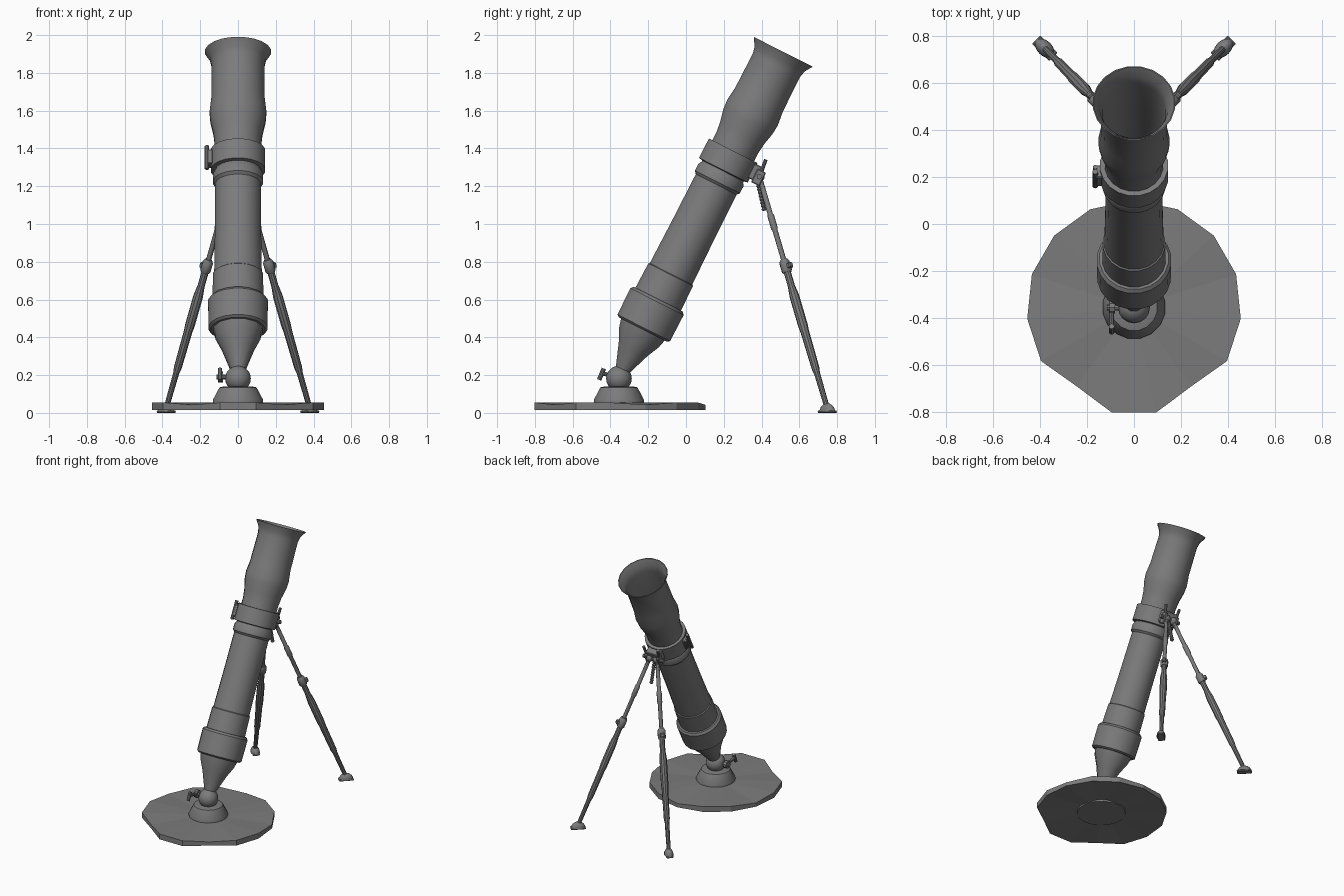
import bpy, bmesh, math
from mathutils import Vector, Matrix

cube = bpy.data.objects.get("Cube")
if cube:
    bpy.data.objects.remove(cube)

GREY = (0.2, 0.2, 0.2, 1)
mat = bpy.data.materials.new("gunmetal_grey")
mat.use_nodes = True
mat.diffuse_color = GREY
mat.node_tree.nodes["Principled BSDF"].inputs["Base Color"].default_value = GREY


def finish(bm, name, smooth=True):
    bmesh.ops.recalc_face_normals(bm, faces=bm.faces)
    mesh = bpy.data.meshes.new(name)
    bm.to_mesh(mesh)
    bm.free()
    mesh.materials.append(mat)
    ob = bpy.data.objects.new(name, mesh)
    bpy.context.collection.objects.link(ob)
    if smooth:
        bpy.ops.object.select_all(action='DESELECT')
        ob.select_set(True)
        bpy.context.view_layer.objects.active = ob
        bpy.ops.object.shade_smooth_by_angle(angle=math.radians(35))
    return ob


def lathe(name, profile, matrix, sides=16):
    """Spin (radius, height) points around local z; both ends are capped."""
    bm = bmesh.new()
    rings = []
    for r, h in profile:
        ring = []
        for i in range(sides):
            a = math.tau * (i + 0.5) / sides
            ring.append(bm.verts.new(matrix @ Vector((r * math.cos(a), r * math.sin(a), h))))
        rings.append(ring)
    for lo, hi in zip(rings, rings[1:]):
        for i in range(sides):
            j = (i + 1) % sides
            bm.faces.new((lo[i], lo[j], hi[j], hi[i]))
    bm.faces.new(rings[0])
    bm.faces.new(rings[-1])
    return finish(bm, name)


def frame(a, b):
    """Matrix with its origin at a and local z pointing to b."""
    d = Vector(b) - Vector(a)
    return Matrix.Translation(a) @ d.to_track_quat('Z', 'Y').to_matrix().to_4x4()


def rod(name, a, b, r, sides=10):
    length = (Vector(b) - Vector(a)).length
    return lathe(name, [(r, 0), (r, length)], frame(a, b), sides)


def block(name, centre, size, matrix):
    bm = bmesh.new()
    bmesh.ops.create_cube(bm, size=1)
    bm.transform(matrix @ Matrix.Translation(centre) @ Matrix.Diagonal((*size, 1)))
    bmesh.ops.bevel(bm, geom=bm.edges[:], offset=0.005, segments=1, affect='EDGES')
    return finish(bm, name, False)


def dome(name, centre, size, matrix, floor=None):
    bm = bmesh.new()
    bmesh.ops.create_uvsphere(bm, u_segments=16, v_segments=10, radius=1)
    if floor is not None:
        bmesh.ops.bisect_plane(bm, geom=bm.verts[:] + bm.edges[:] + bm.faces[:],
                               plane_co=(0, 0, floor), plane_no=(0, 0, -1), clear_outer=True)
        bmesh.ops.holes_fill(bm, edges=[e for e in bm.edges if e.is_boundary])
    bm.transform(matrix @ Matrix.Translation(centre) @ Matrix.Diagonal((*size, 1)))
    return finish(bm, name)


# Tilted tube frame: local z runs up the bore, local y points to the back
TUBE = Matrix.Translation((0, -0.352, 0.196)) @ Matrix.Rotation(math.radians(-26.8), 4, 'X')
WORLD = Matrix.Identity(4)

# Barrel parts
lathe("breech_cone", [(0.035, 0.02), (0.088, 0.16), (0.122, 0.23), (0.138, 0.29)], TUBE, 12)
lathe("breech_band", [(0.145, 0.275), (0.158, 0.285), (0.16, 0.44), (0.148, 0.455)], TUBE, 20)
lathe("breech_sleeve", [(0.137, 0.44), (0.134, 0.6), (0.127, 0.605)], TUBE, 20)
lathe("barrel", [(0.128, 0.58), (0.124, 0.85), (0.122, 1.2)], TUBE, 20)
lathe("lower_collar", [(0.122, 1.135), (0.135, 1.15), (0.135, 1.19), (0.124, 1.21)], TUBE, 20)
lathe("muzzle", [(0.124, 1.19), (0.125, 1.38), (0.132, 1.44), (0.148, 1.51), (0.152, 1.56),
                 (0.143, 1.64), (0.141, 1.84), (0.15, 1.88), (0.177, 1.922),
                 (0.172, 1.922), (0.146, 1.88), (0.136, 1.83), (0.132, 1.64), (0.118, 1.4),
                 (0.116, 0.75)], TUBE, 20)

# Clamp ring with its latch and rear bracket
lathe("clamp_ring", [(0.12, 1.215), (0.146, 1.22), (0.146, 1.335), (0.12, 1.335)], TUBE, 20)
block("latch_base", (-0.148, -0.02, 1.278), (0.03, 0.06, 0.085), TUBE)
rod("latch_pin", TUBE @ Vector((-0.165, -0.035, 1.21)), TUBE @ Vector((-0.165, -0.035, 1.345)), 0.012)
rod("latch_bolt", TUBE @ Vector((-0.165, 0.0, 1.25)), TUBE @ Vector((-0.165, 0.0, 1.32)), 0.01)
block("rear_bracket", (0, 0.16, 1.285), (0.11, 0.06, 0.085), TUBE)
for side, label in ((-1, "right"), (1, "left")):
    block(label + "_bracket_lug", (side * 0.05, 0.183, 1.27), (0.022, 0.05, 0.08), TUBE)
    rod(label + "_bracket_peg", TUBE @ Vector((side * 0.045, 0.19, 1.26)),
        TUBE @ Vector((side * 0.06, 0.175, 1.37)), 0.01)
rod("bracket_cross_pin", TUBE @ Vector((-0.085, 0.185, 1.275)),
    TUBE @ Vector((0.085, 0.185, 1.275)), 0.014)

# Two splayed legs
for side, label in ((-1, "right"), (1, "left")):
    foot = Vector((side * 0.38, 0.748, 0.025))
    hinge = Vector((side * 0.03, 0.388, 1.25))
    leg = frame(foot, hinge)
    length = (hinge - foot).length
    lathe(label + "_lower_leg", [(0.014, 0), (0.016, 0.2), (0.021, 0.23), (0.023, 0.44), (0.026, 0.47),
                                 (0.026, 0.64), (0.019, 0.7), (0.019, 0.8)], leg, 10)
    lathe(label + "_upper_leg", [(0.014, 0.76), (0.014, 1.02), (0.018, 1.03),
                                 (0.018, 1.1), (0.014, 1.11), (0.014, length)], leg, 10)
    lathe(label + "_leg_collar", [(0.022, 0.775), (0.028, 0.785), (0.028, 0.835), (0.02, 0.85)], leg, 10)
    block(label + "_leg_clamp", (0, 0.028, 0.805), (0.03, 0.03, 0.03), leg)
    dome(label + "_hinge_ball", hinge, (0.028, 0.028, 0.028), WORLD)
    turn = Matrix.Translation((foot.x, foot.y, 0)) @ Matrix.Rotation(side * math.radians(45), 4, 'Z')
    dome(label + "_foot", (0, 0, 0.006), (0.05, 0.032, 0.045), turn, 0)
    block(label + "_foot_sole", (0, 0, 0.006), (0.105, 0.05, 0.012), turn)

# Threaded strut hanging below the bracket
strut = frame((0, 0.415, 1.07), (0, 0.375, 1.24))
lathe("threaded_strut", [(0.009 + 0.005 * (i % 2), i * 0.009) for i in range(20)], strut, 8)

# Dished base plate: five raised ribs with sunken panels between them
bm = bmesh.new()
columns = []
for i in range(15):
    deg = -102 + 24 * i
    sunk = i % 3 == 2
    radius = 0.415 if i in (2, 14) else 0.457
    drop = 0.012 if sunk else 0
    c, s = math.cos(math.radians(deg)), math.sin(math.radians(deg))
    columns.append([bm.verts.new((r * c, -0.355 + r * s, z)) for r, z in (
        (0.13, 0.055), (radius, 0.055 - drop), (radius, 0.015), (0.17, 0.03 - drop))])
for a, b in zip(columns, columns[1:] + columns[:1]):
    for k in range(3):
        bm.faces.new((a[k], b[k], b[k + 1], a[k + 1]))
bm.faces.new([c[0] for c in columns])
bm.faces.new([c[3] for c in columns])
finish(bm, "base_plate", False)

# Socket and ball joint with its locking lever
HUB = Matrix.Translation((0, -0.355, 0))
lathe("socket", [(0.135, 0.05), (0.135, 0.07), (0.1, 0.135), (0.075, 0.14)], HUB)
lathe("hub_underside", [(0.17, 0.016), (0.17, 0.035)], HUB)
dome("ball", (0, 0, 0.182), (0.068, 0.068, 0.068), HUB)
rod("lever_shaft", (-0.05, -0.355, 0.19), (-0.115, -0.355, 0.19), 0.014)
rod("lever_hub", (-0.08, -0.355, 0.19), (-0.105, -0.355, 0.19), 0.028)
rod("lever_arm", (-0.095, -0.355, 0.19), (-0.095, -0.45, 0.21), 0.011)
rod("lever_handle", (-0.095, -0.435, 0.235), (-0.095, -0.46, 0.175), 0.012)
